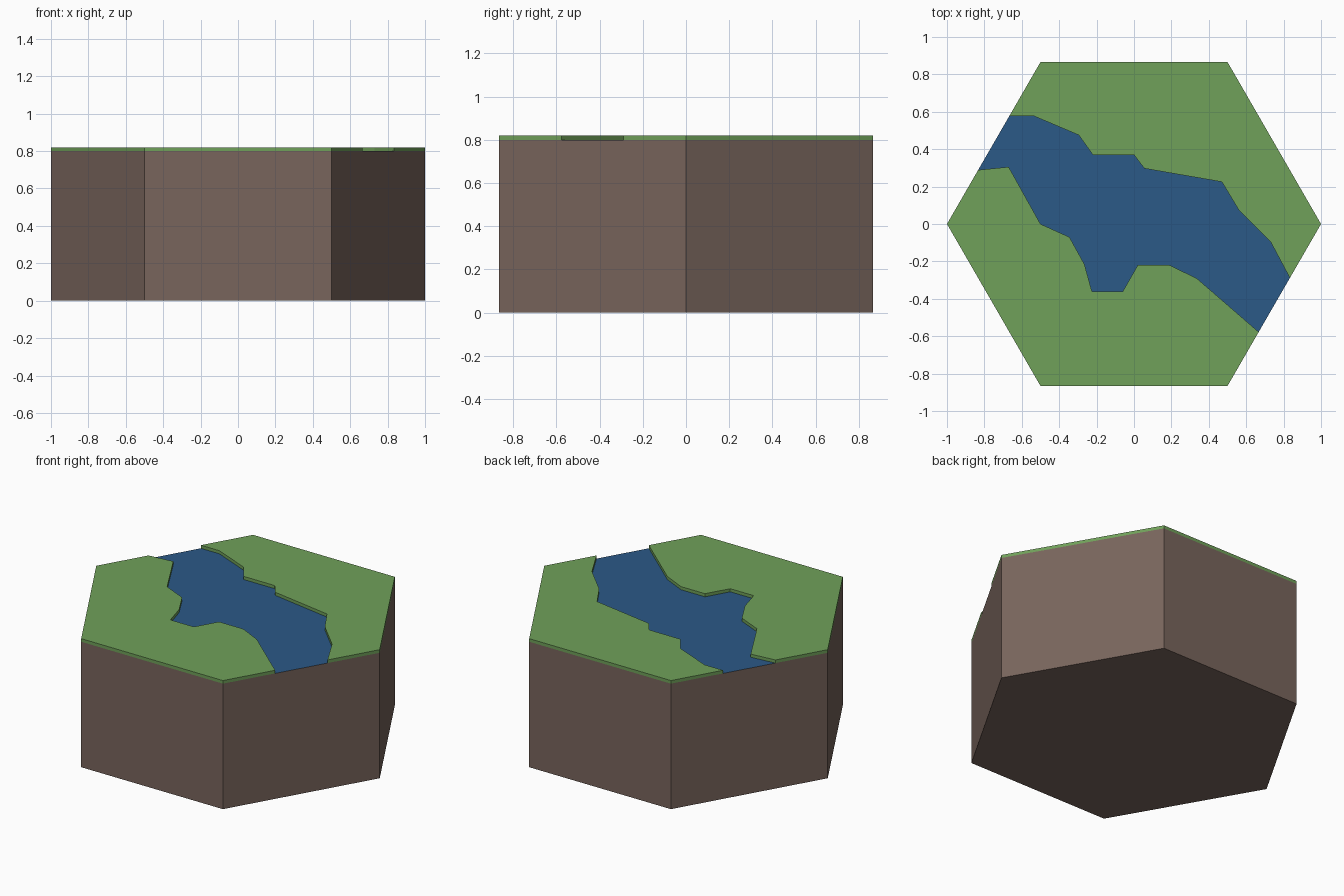
import bpy, bmesh
from math import cos, sin, pi

if "Cube" in bpy.data.objects:
    bpy.data.objects.remove(bpy.data.objects["Cube"])

DIRT_TOP, GRASS_TOP = 0.80, 0.82


def slab(name, outline, z0, z1, color, top=True, bottom=True, sides=True):
    """Prism from a counter-clockwise outline, with optional faces."""
    bm = bmesh.new()
    hi = [bm.verts.new((x, y, z1)) for x, y in outline]
    if top:
        bm.faces.new(hi)
    if sides or bottom:
        lo = [bm.verts.new((x, y, z0)) for x, y in outline]
        n = len(outline)
        if bottom:
            bm.faces.new(lo[::-1])
        if sides:
            for i in range(n):
                j = (i + 1) % n
                bm.faces.new((lo[i], lo[j], hi[j], hi[i]))
    mesh = bpy.data.meshes.new(name)
    bm.to_mesh(mesh)
    bm.free()
    mat = bpy.data.materials.new(name + "_colour")
    mat.diffuse_color = (*color, 1)
    mat.use_nodes = True
    mat.node_tree.nodes["Principled BSDF"].inputs["Base Color"].default_value = mat.diffuse_color
    mesh.materials.append(mat)
    obj = bpy.data.objects.new(name, mesh)
    bpy.context.collection.objects.link(obj)
    return obj


# Hexagon corners, starting at +x and going counter-clockwise
hexagon = [(cos(i * pi / 3), sin(i * pi / 3)) for i in range(6)]


def along(a, b, t):
    return tuple(hexagon[a][k] * (1 - t) + hexagon[b][k] * t for k in (0, 1))


# River banks, west to east; the ends sit on the thirds of two hexagon sides
north_bank = [along(3, 2, 2 / 3), (-0.535, 0.577), (-0.295, 0.475),
              (-0.22, 0.37), (0.0, 0.37), (0.055, 0.297), (0.47, 0.225),
              (0.56, 0.075), (0.73, -0.095), along(0, 5, 1 / 3)]
south_bank = [along(3, 2, 1 / 3), (-0.67, 0.305), (-0.5, 0.0),
              (-0.345, -0.07), (-0.265, -0.215), (-0.225, -0.36),
              (-0.06, -0.36), (0.02, -0.22), (0.19, -0.22),
              (0.335, -0.29), along(0, 5, 2 / 3)]

BROWN = (0.19, 0.13, 0.108)
GREEN = (0.162, 0.356, 0.102)
BLUE = (0.024, 0.100, 0.242)

# Earth block, open on top where water and grass cover it
slab("earth_block", hexagon, 0, DIRT_TOP, BROWN, top=False)

# Water surface level with the top of the earth
slab("river", south_bank + north_bank[::-1], 0, DIRT_TOP, BLUE,
     bottom=False, sides=False)

# Thin grass layers on both sides of the river
slab("north_grass", north_bank + [hexagon[0], hexagon[1], hexagon[2]],
     DIRT_TOP, GRASS_TOP, GREEN, bottom=False)
slab("south_grass", south_bank[::-1] + [hexagon[3], hexagon[4], hexagon[5]],
     DIRT_TOP, GRASS_TOP, GREEN, bottom=False)
